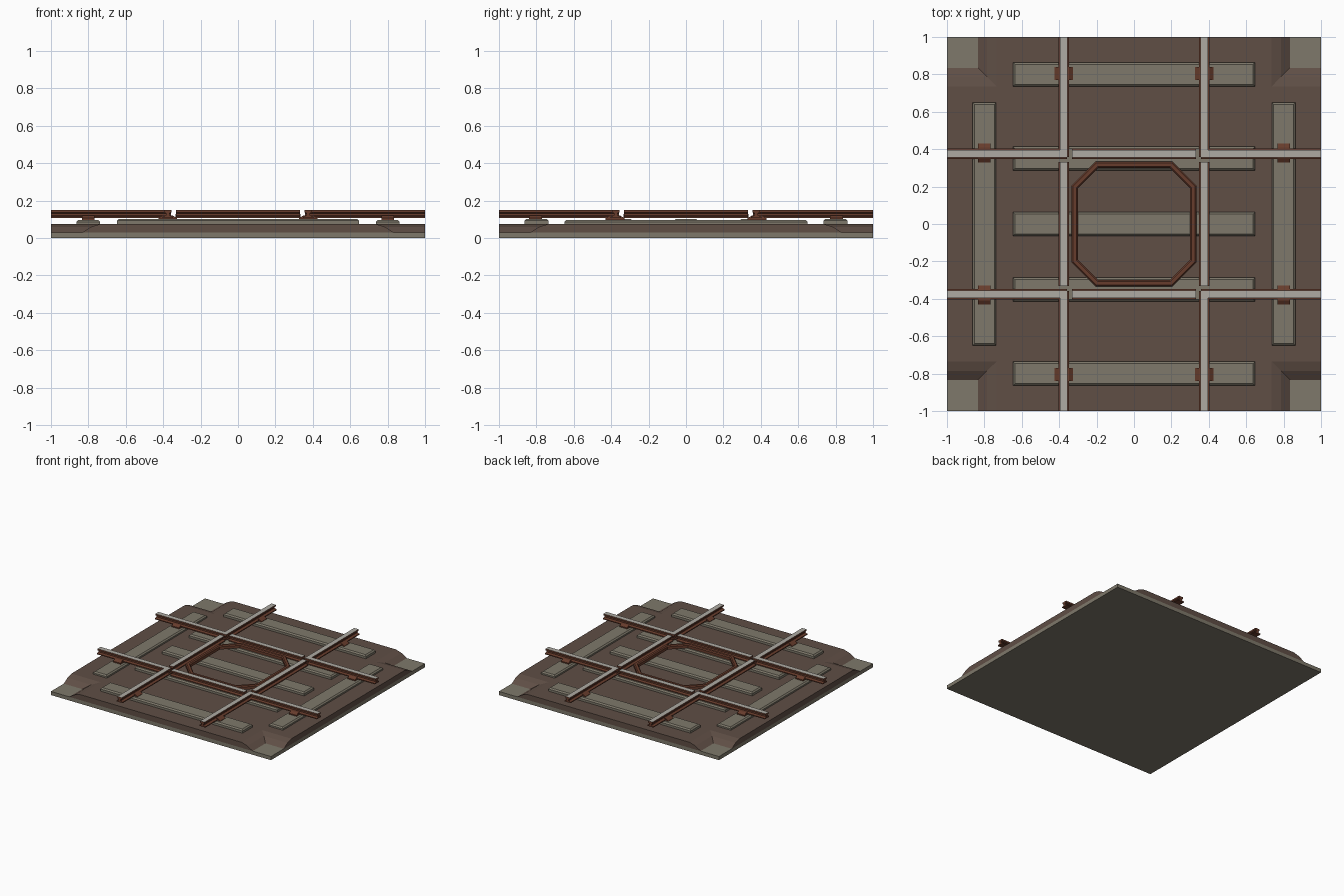
import bpy
import bmesh
from mathutils import Matrix, Vector
from math import radians

cube = bpy.data.objects.get("Cube")
if cube:
    bpy.data.objects.remove(cube, do_unlink=True)


def material(name, color):
    mat = bpy.data.materials.new(name)
    mat.use_nodes = True
    mat.diffuse_color = (*color, 1)
    mat.node_tree.nodes["Principled BSDF"].inputs["Base Color"].default_value = (*color, 1)
    return mat


STONE = material("stone grey", (0.21, 0.19, 0.145))
EARTH = material("earth brown", (0.115, 0.077, 0.06))
RUST = material("rust", (0.135, 0.045, 0.025))
STEEL = material("worn steel", (0.43, 0.41, 0.37))


def finish(name, bm, *mats):
    bmesh.ops.remove_doubles(bm, verts=bm.verts, dist=1e-5)
    bmesh.ops.recalc_face_normals(bm, faces=bm.faces)
    mesh = bpy.data.meshes.new(name)
    bm.to_mesh(mesh)
    bm.free()
    for mat in mats:
        mesh.materials.append(mat)
    obj = bpy.data.objects.new(name, mesh)
    bpy.context.collection.objects.link(obj)
    return obj


def tiered_block(name, center, layers, mat):
    """Stack of rectangles (half x, half y, z) joined into a solid."""
    bm = bmesh.new()
    cx, cy = center
    rings = [[bm.verts.new((cx + sx * hx, cy + sy * hy, z))
              for sx, sy in ((-1, -1), (1, -1), (1, 1), (-1, 1))]
             for hx, hy, z in layers]
    bm.faces.new(rings[0])
    bm.faces.new(rings[-1])
    for low, high in zip(rings, rings[1:]):
        for i in range(4):
            j = (i + 1) % 4
            bm.faces.new((low[i], low[j], high[j], high[i]))
    return finish(name, bm, mat)


# Base slab
tiered_block("base_slab", (0, 0), [(1, 1, 0), (1, 1, 0.03)], STONE)


# Earth bed: a cross-shaped plateau sloping down to bare corners
def bed_height(x, y):
    m = min(abs(x), abs(y))
    if m <= 0.735:
        return 0.075
    return 0.06 if m < 0.8 else 0.03


half = [0.735, 0.785, 0.833, 1]
steps = [-s for s in reversed(half)] + half
bm = bmesh.new()
grid = [[bm.verts.new((x, y, bed_height(x, y))) for y in steps] for x in steps]
for i in range(len(steps) - 1):
    for j in range(len(steps) - 1):
        a, b, c, d = grid[i][j], grid[i + 1][j], grid[i + 1][j + 1], grid[i][j + 1]
        cx = (steps[i] + steps[i + 1]) / 2
        cy = (steps[j] + steps[j + 1]) / 2
        if min(abs(cx), abs(cy)) > 0.84:
            continue
        if i == j and abs(cx) > 0.7:
            bm.faces.new((a, b, c))
            bm.faces.new((a, c, d))
        elif i + j == len(steps) - 2 and abs(cx) > 0.7:
            bm.faces.new((a, b, d))
            bm.faces.new((b, c, d))
        else:
            bm.faces.new((a, b, c, d))
bmesh.ops.delete(bm, geom=[v for v in bm.verts if not v.link_faces], context='VERTS')
rim = [e for e in bm.edges if e.is_boundary
       and max(v.co.z for v in e.verts) > 0.031]
skirt = bmesh.ops.extrude_edge_only(bm, edges=rim)["geom"]
for v in skirt:
    if isinstance(v, bmesh.types.BMVert):
        v.co.z = 0.03
finish("earth_bed", bm, EARTH)


# Sleepers with chamfered tops
def sleeper(name, center, hx, hy, top):
    edge = 0.01
    tiered_block(name, center, [(hx, hy, 0.07), (hx, hy, top - edge),
                                (hx - edge, hy - edge, top)], STONE)


for k, y in enumerate((-0.8, -0.35, 0, 0.35, 0.8)):
    sleeper(f"cross_sleeper_{k}", (0, y), 0.647, 0.064, 0.103)
for side, x in (("right", -0.8), ("left", 0.8)):
    sleeper(f"{side}_side_sleeper", (x, 0), 0.063, 0.65, 0.097)


# Rails: a flanged section swept along x, then optionally turned along y
SECTION = [(0.028, 0.108), (0.028, 0.115), (0.009, 0.121), (0.009, 0.132),
           (0.02, 0.137), (0.02, 0.15)]


def rail(name, start, end, offset, along_y):
    bm = bmesh.new()
    outline = SECTION + [(-w, z) for w, z in reversed(SECTION)]
    face = bm.faces.new([bm.verts.new((start, offset + w, z)) for w, z in outline])
    moved = bmesh.ops.extrude_face_region(bm, geom=[face], use_keep_orig=True)["geom"]
    bmesh.ops.translate(bm, vec=Vector((end - start, 0, 0)),
                        verts=[g for g in moved if isinstance(g, bmesh.types.BMVert)])
    for f in bm.faces:
        if f.calc_center_median().z > 0.148:
            f.material_index = 1
    if along_y:
        bm.transform(Matrix.Rotation(radians(90), 4, 'Z'))
    finish(name, bm, RUST, STEEL)


for along_y in (False, True):
    axis = "long" if along_y else "cross"
    for n, offset in enumerate((-0.376, 0.376)):
        for part, start, end in (("start", -1, -0.357), ("middle", -0.332, 0.332),
                                 ("end", 0.357, 1)):
            rail(f"{axis}_rail_{n}_{part}", start, end, offset, along_y)

# Sloped rail chairs where rails cross the outer sleepers
for sx in (-1, 1):
    for sy in (-1, 1):
        tag = ("left" if sx > 0 else "right") + ("_back" if sy > 0 else "_front")
        tiered_block(f"long_chair_{tag}", (sx * 0.376, sy * 0.805),
                     [(0.05, 0.034, 0.095), (0.05, 0.034, 0.106), (0.028, 0.034, 0.12)], RUST)
        tiered_block(f"cross_chair_{tag}", (sx * 0.8, sy * 0.38),
                     [(0.034, 0.05, 0.09), (0.034, 0.05, 0.106), (0.034, 0.028, 0.12)], RUST)

# Octagonal guard ring with chamfered top edges
bm = bmesh.new()


def octagon(inset, z):
    r, c = 0.333 - inset, 0.205 - inset * 0.414
    points = []
    for sx, sy in ((1, 1), (-1, 1), (-1, -1), (1, -1)):
        pair = [(sx * r, sy * c), (sx * c, sy * r)]
        points += pair if sx * sy > 0 else pair[::-1]
    return [bm.verts.new((x, y, z)) for x, y in points]


loops = [octagon(*p) for p in ((0, 0.106), (0, 0.128), (0.007, 0.136),
                               (0.026, 0.136), (0.033, 0.128), (0.033, 0.106))]
for inner, outer in zip(loops, loops[1:] + loops[:1]):
    for i in range(8):
        j = (i + 1) % 8
        bm.faces.new((inner[i], inner[j], outer[j], outer[i]))
finish("guard_ring", bm, RUST)
